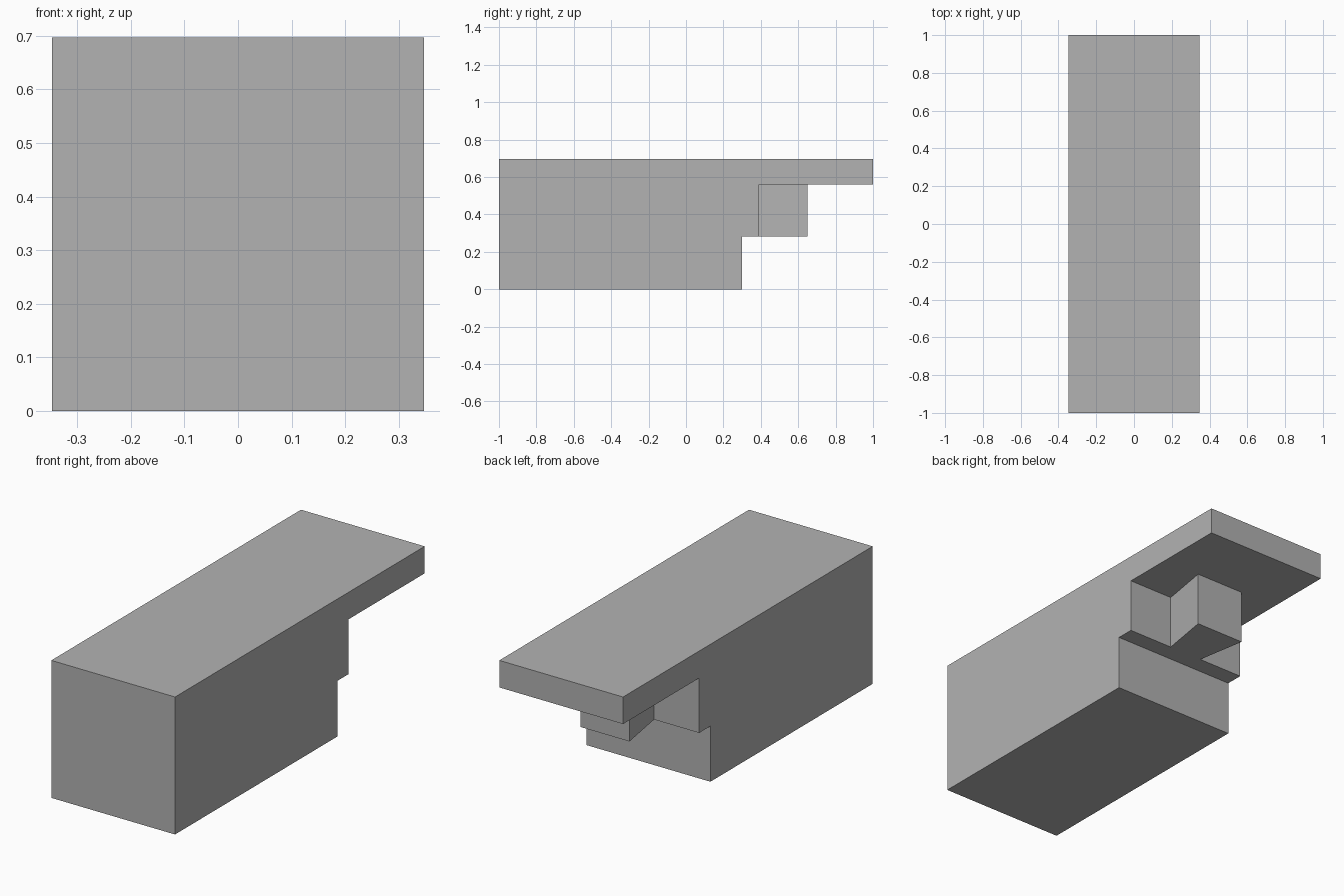
import bpy
import bmesh
from mathutils import Vector

cube = bpy.data.objects.get("Cube")
if cube:
    bpy.data.objects.remove(cube, do_unlink=True)

# Main dimensions
HALF_W, HEIGHT = 0.347, 0.697
STEP_Z, SHELF_Z = 0.282, 0.56
BASE_Y, SHOULDER_Y, TAIL_Y = 0.30, 0.39, 0.65
NECK, FLARE = 0.094, 0.138

grey = bpy.data.materials.new("plain_grey")
grey.use_nodes = True
color = (0.448, 0.448, 0.448, 1)
grey.diffuse_color = color
grey.node_tree.nodes["Principled BSDF"].inputs["Base Color"].default_value = color


def prism(name, outline, direction):
    """Extrude a closed outline of 3D points along a direction."""
    bm = bmesh.new()
    face = bm.faces.new([bm.verts.new(p) for p in outline])
    result = bmesh.ops.extrude_face_region(bm, geom=[face], use_keep_orig=True)
    moved = [g for g in result["geom"] if isinstance(g, bmesh.types.BMVert)]
    bmesh.ops.translate(bm, verts=moved, vec=Vector(direction))
    bmesh.ops.recalc_face_normals(bm, faces=bm.faces)
    mesh = bpy.data.meshes.new(name)
    bm.to_mesh(mesh)
    bm.free()
    mesh.materials.append(grey)
    obj = bpy.data.objects.new(name, mesh)
    bpy.context.collection.objects.link(obj)
    return obj


# Stepped beam: base, shoulder and long top shelf in one side profile
side = [(-1, 0), (BASE_Y, 0), (BASE_Y, STEP_Z), (SHOULDER_Y, STEP_Z),
        (SHOULDER_Y, SHELF_Z), (1, SHELF_Z), (1, HEIGHT), (-1, HEIGHT)]
prism("stepped_beam", [(-HALF_W, y, z) for y, z in side], (2 * HALF_W, 0, 0))

# Dovetail tongue, flaring away from the shoulder under the shelf
plan = [(-NECK, SHOULDER_Y), (NECK, SHOULDER_Y), (FLARE, TAIL_Y), (-FLARE, TAIL_Y)]
prism("dovetail_tongue", [(x, y, STEP_Z) for x, y in plan], (0, 0, SHELF_Z - STEP_Z))
